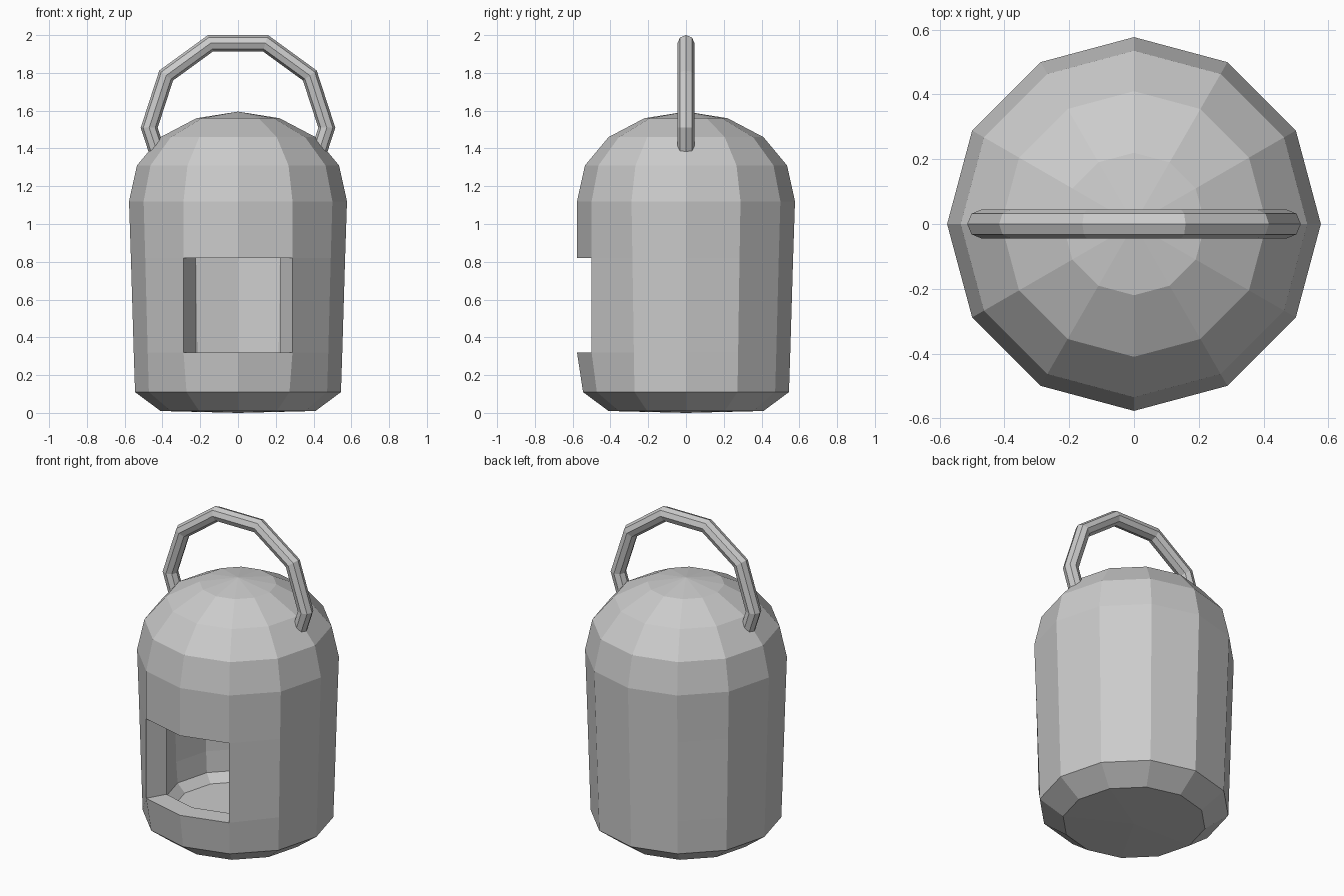
import bpy, bmesh
from math import sin, cos, pi

if "Cube" in bpy.data.objects:
    bpy.data.objects.remove(bpy.data.objects["Cube"])

SIDES = 12
FRONT = (8, 9, 10)      # columns framing the doorway (240, 270, 300 degrees)


def finish(bm, name):
    bmesh.ops.recalc_face_normals(bm, faces=bm.faces)
    mesh = bpy.data.meshes.new(name)
    bm.to_mesh(mesh)
    bm.free()
    obj = bpy.data.objects.new(name, mesh)
    bpy.context.collection.objects.link(obj)
    return obj


def lathe(bm, bottom, rings, top):
    """Faceted shell with two front faces left open in the doorway band.
    Each ring is (radius, front radius, z)."""
    grid = []
    for r, rf, z in rings:
        row = []
        for i in range(SIDES):
            a = 2 * pi * i / SIDES
            rad = rf if i in FRONT else r
            row.append(bm.verts.new((rad * cos(a), rad * sin(a), z)))
        grid.append(row)
    lo, hi = bm.verts.new((0, 0, bottom)), bm.verts.new((0, 0, top))
    for i in range(SIDES):
        j = (i + 1) % SIDES
        bm.faces.new((lo, grid[0][j], grid[0][i]))
        bm.faces.new((hi, grid[-1][i], grid[-1][j]))
        for k in range(len(rings) - 1):
            if not (k == 2 and i in FRONT[:2]):
                bm.faces.new((grid[k][i], grid[k][j], grid[k + 1][j], grid[k + 1][i]))
    # boundary loop of the doorway
    return [grid[2][i] for i in FRONT] + [grid[3][i] for i in reversed(FRONT)]


# Hollow domed body: outer shell, inner shell and doorway reveal
bm = bmesh.new()
outer = lathe(bm, 0.0, [
    (0.41, 0.41, 0.01), (0.545, 0.545, 0.11), (0.552, 0.577, 0.32),
    (0.567, 0.577, 0.82), (0.577, 0.577, 1.12), (0.535, 0.535, 1.31),
    (0.41, 0.41, 1.46), (0.22, 0.22, 1.56)], 1.595)
inner = lathe(bm, 0.14, [
    (0.37, 0.37, 0.14), (0.42, 0.42, 0.19), (0.43, 0.45, 0.32),
    (0.443, 0.45, 0.82), (0.45, 0.45, 1.09), (0.42, 0.42, 1.22),
    (0.32, 0.32, 1.35), (0.17, 0.17, 1.44)], 1.46)
for k in range(6):
    n = (k + 1) % 6
    bm.faces.new((outer[k], outer[n], inner[n], inner[k]))
finish(bm, "body")

# Carry handle: octagonal tube swept along part of a decagon
R, TUBE, CZ, SEG = 0.47, 0.045, 1.51, 8
bm = bmesh.new()
loops = []
for k in range(-1, 7):
    loop = []
    for s in range(SEG):
        t = 2 * pi * s / SEG
        rad = R + TUBE * cos(t)

        def corner(n):
            return rad * cos(n * pi / 5), rad * sin(n * pi / 5)
        x, z = corner(k)
        if k in (-1, 6):            # ends stop inside the body wall
            nx, nz = corner(0 if k == -1 else 5)
            x, z = nx + 0.75 * (x - nx), nz + 0.75 * (z - nz)
        loop.append(bm.verts.new((x, TUBE * sin(t), CZ + z)))
    loops.append(loop)
for a, b in zip(loops, loops[1:]):
    for s in range(SEG):
        n = (s + 1) % SEG
        bm.faces.new((a[s], a[n], b[n], b[s]))
bm.faces.new(loops[0])
bm.faces.new(loops[-1])
finish(bm, "handle")
